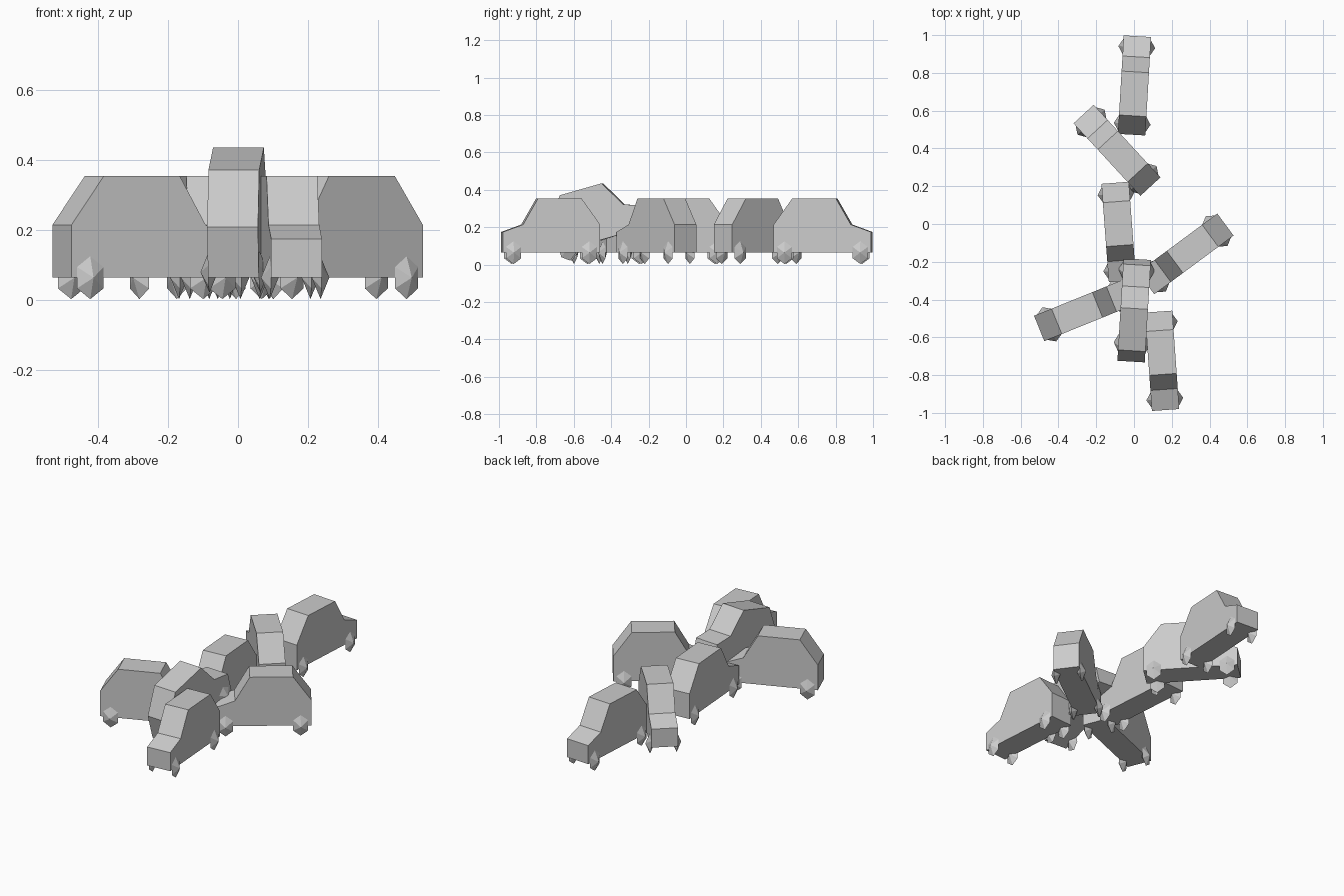
import bpy, bmesh, math
from mathutils import Vector, Matrix

cube = bpy.data.objects.get("Cube")
if cube:
    bpy.data.objects.remove(cube)

grey = bpy.data.materials.new("plain_grey")
grey.use_nodes = True
GREY = (0.6, 0.6, 0.6, 1)
grey.diffuse_color = GREY
grey.node_tree.nodes["Principled BSDF"].inputs["Base Color"].default_value = GREY

HALF_WIDTH = 0.0725
FLOOR = 0.064
# Side outline from the rear bumper (0) to the nose, heights above the floor
OUTLINE = [(0, 0), (0, 0.15), (0.1, 0.29), (0.333, 0.29),
           (0.413, 0.15), (0.522, 0.11), (0.522, 0)]


def finish(name, bm, matrix):
    bmesh.ops.recalc_face_normals(bm, faces=bm.faces)
    mesh = bpy.data.meshes.new(name)
    bm.to_mesh(mesh)
    bm.free()
    mesh.materials.append(grey)
    obj = bpy.data.objects.new(name, mesh)
    obj.matrix_world = matrix
    bpy.context.collection.objects.link(obj)


def body(name, matrix):
    bm = bmesh.new()
    face = bm.faces.new([bm.verts.new((s, -HALF_WIDTH, h)) for s, h in OUTLINE])
    side = bmesh.ops.extrude_face_region(bm, geom=[face])["geom"]
    verts = [v for v in side if isinstance(v, bmesh.types.BMVert)]
    bmesh.ops.translate(bm, verts=verts, vec=(0, 2 * HALF_WIDTH, 0))
    finish(name, bm, matrix)


def wheel(name, matrix, s, y):
    # Six-sided rim with a pointed hub on each side
    bm = bmesh.new()
    rim = [bm.verts.new((s + 0.047 * math.sin(a), y, 0.061 * math.cos(a)))
           for a in (i * math.pi / 3 for i in range(6))]
    for tip in (-0.025, 0.025):
        hub = bm.verts.new((s, y + tip, 0))
        for i in range(6):
            bm.faces.new((rim[i - 1], rim[i], hub))
    finish(name, bm, matrix)


def car(name, rear, nose, pitch=0):
    heading = math.atan2(nose[1] - rear[1], nose[0] - rear[0])
    matrix = (Matrix.Translation((rear[0], rear[1], FLOOR))
              @ Matrix.Rotation(heading, 4, 'Z')
              @ Matrix.Rotation(-math.radians(pitch), 4, 'Y'))
    body(name + "_body", matrix)
    for end, s in (("rear", 0.058), ("front", 0.464)):
        for side, y in (("left", HALF_WIDTH), ("right", -HALF_WIDTH)):
            wheel(f"{name}_{end}_{side}_wheel", matrix, s, y)


# Pile-up of cars: rear bumper and nose positions on the ground
car("back_car", (-0.013, 0.473), (0.018, 0.994))
car("slanted_car", (0.087, 0.198), (-0.267, 0.582))
car("middle_car", (-0.10, 0.218), (-0.061, -0.302))
car("left_car", (0.484, -0.003), (0.065, -0.313))
car("right_car", (-0.502, -0.553), (-0.018, -0.357))
car("front_car", (0.13, -0.464), (0.167, -0.985))
car("climbing_car", (-0.013, -0.687), (0.017, -0.186), pitch=16)
